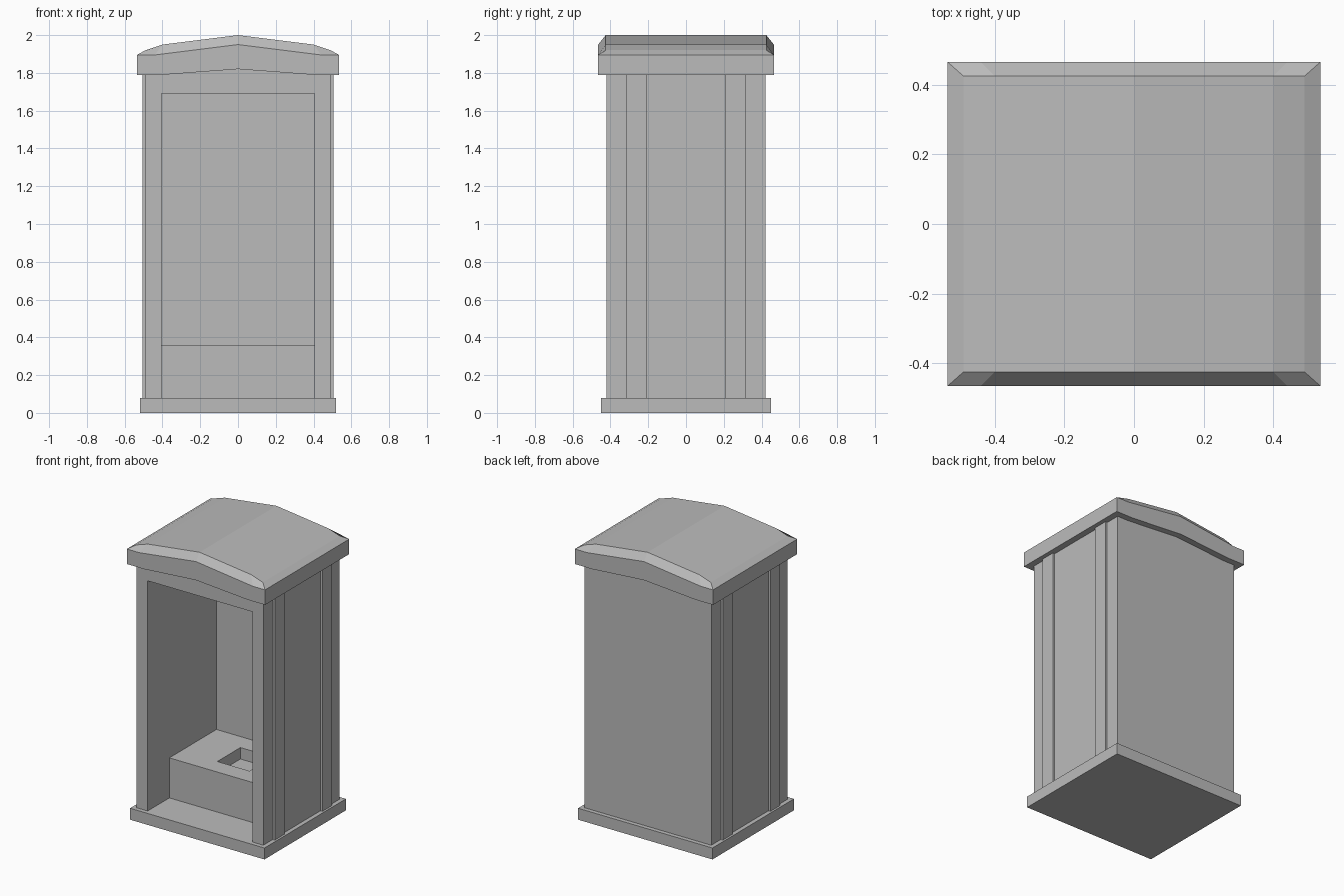
import bpy
import bmesh

cube = bpy.data.objects.get("Cube")
if cube:
    bpy.data.objects.remove(cube, do_unlink=True)

# Single plain colour
grey = bpy.data.materials.new("plain_grey")
grey.use_nodes = True
COLOUR = (0.5, 0.5, 0.5, 1)
grey.diffuse_color = COLOUR
grey.node_tree.nodes["Principled BSDF"].inputs["Base Color"].default_value = COLOUR


def finish(name, bm):
    bmesh.ops.recalc_face_normals(bm, faces=bm.faces)
    mesh = bpy.data.meshes.new(name)
    bm.to_mesh(mesh)
    bm.free()
    mesh.materials.append(grey)
    obj = bpy.data.objects.new(name, mesh)
    bpy.context.scene.collection.objects.link(obj)
    return obj


def box(name, x, y, z):
    """Box from (min, max) pairs."""
    bm = bmesh.new()
    bmesh.ops.create_cube(bm, size=1)
    for v in bm.verts:
        v.co = [lo + (hi - lo) * (c + 0.5) for c, (lo, hi) in zip(v.co, (x, y, z))]
    return finish(name, bm)


def cut(obj, cutter):
    """Subtract the cutter, bake the result and drop the cutter."""
    cutter.hide_render = True
    mod = obj.modifiers.new("opening", "BOOLEAN")
    mod.operation = "DIFFERENCE"
    mod.solver = "EXACT"
    mod.object = cutter
    graph = bpy.context.evaluated_depsgraph_get()
    baked = bpy.data.meshes.new_from_object(obj.evaluated_get(graph))
    obj.modifiers.clear()
    obj.data = baked
    bpy.data.objects.remove(cutter, do_unlink=True)


# Base slab
box("base_slab", (-0.52, 0.52), (-0.45, 0.45), (0, 0.08))

# Cabin with an open front
cabin = box("cabin_walls", (-0.49, 0.49), (-0.42, 0.42), (0.08, 1.83))
cut(cabin, box("doorway_cutter", (-0.405, 0.405), (-0.6, 0.34), (0, 1.69)))

# Seat bench with a square hole
bench = box("seat_bench", (-0.41, 0.41), (-0.18, 0.35), (0.08, 0.36))
cut(bench, box("hole_cutter", (-0.125, 0.125), (-0.05, 0.205), (0.28, 0.5)))

# Upright battens on both side walls
for side, sx in (("left", 1), ("right", -1)):
    for end, sy in (("front", -1), ("back", 1)):
        box(f"{side}_{end}_batten", sorted((sx * 0.47, sx * 0.505)),
            sorted((sy * 0.21, sy * 0.315)), (0.08, 1.81))


# Arched roof, lofted through mirrored sections from front to back
def section(y, eave, shoulder, ridge):
    half = [eave, shoulder]
    return [(-x, y, z) for x, z in half] + [(0, y, ridge)] + [(x, y, z) for x, z in half[::-1]]


soffit = ((0.535, 1.79), (0.40, 1.79), 1.82)
rim = ((0.535, 1.895), (0.44, 1.895), 1.95)
crown = ((0.49, 1.92), (0.40, 1.95), 2.0)
bm = bmesh.new()
rows = [[bm.verts.new(p) for p in section(y, *shape)] for y, shape in (
    (-0.465, soffit), (-0.465, rim), (-0.425, crown),
    (0.425, crown), (0.465, rim), (0.465, soffit))]
for a, b in zip(rows, rows[1:] + rows[:1]):
    for i in range(len(a) - 1):
        bm.faces.new((a[i], a[i + 1], b[i + 1], b[i]))
for i in (0, -1):
    f0, f1, f2, b2, b1, b0 = [row[i] for row in rows]
    bm.faces.new((f0, f1, b1, b0))
    bm.faces.new((f1, f2, b2, b1))
finish("arched_roof", bm)
